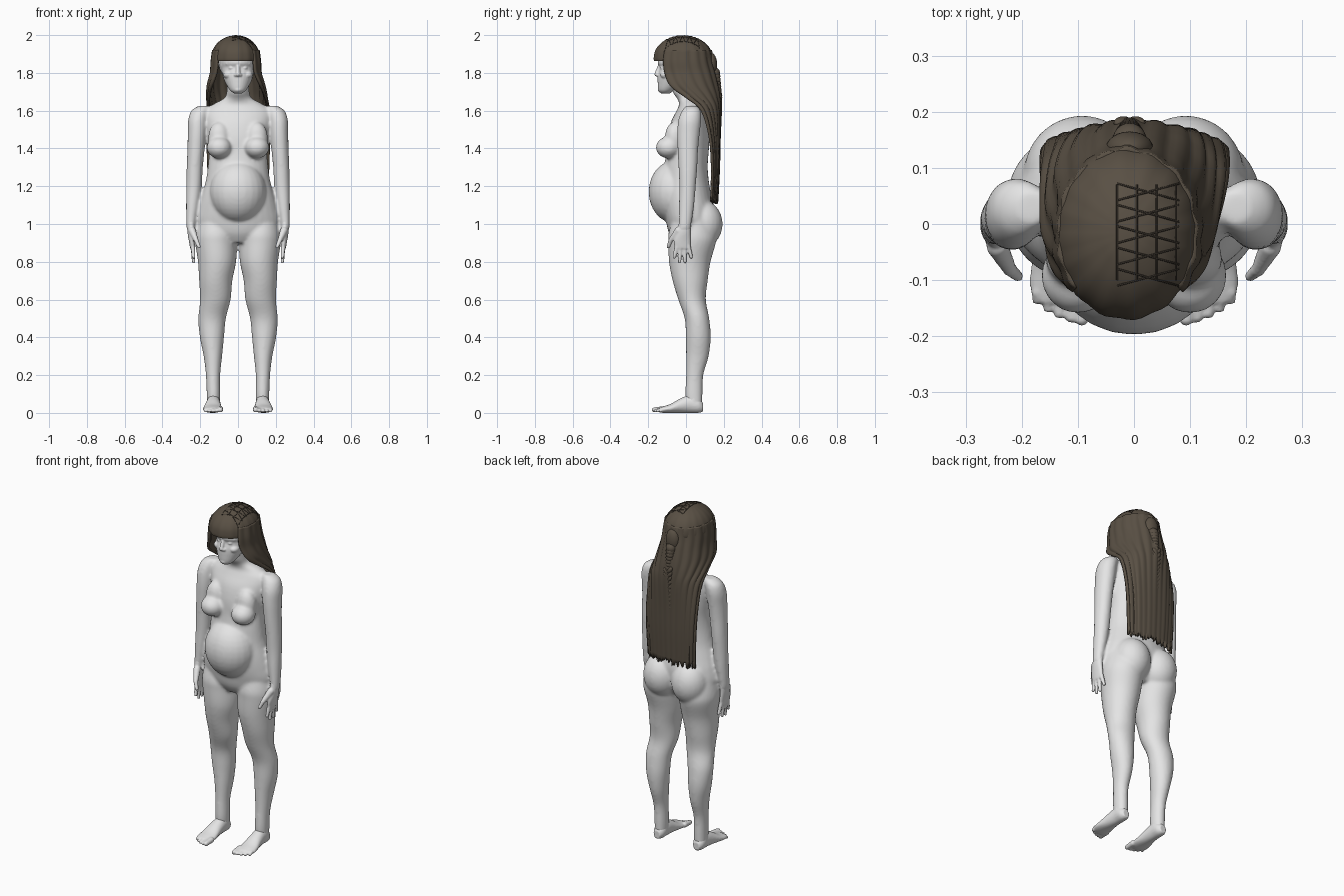
import bpy, bmesh, math, random
from mathutils import Vector, Matrix

random.seed(4)
cube = bpy.data.objects.get("Cube")
if cube:
    bpy.data.objects.remove(cube)


def material(name, rgb):
    m = bpy.data.materials.new(name)
    m.use_nodes = True
    m.diffuse_color = (*rgb, 1)
    m.node_tree.nodes["Principled BSDF"].inputs["Base Color"].default_value = (*rgb, 1)
    return m


SKIN = material("pale grey skin", (0.78, 0.78, 0.78))
HAIR = material("dark brown hair", (0.1, 0.08, 0.058))
NET = material("deep brown strands", (0.045, 0.036, 0.027))


def smooth_rings(rings, steps=5):
    """Catmull-Rom interpolation between cross-sections."""
    rings = [Vector(r) for r in rings]
    out = []
    for i in range(len(rings) - 1):
        p0, p1, p2 = rings[max(i - 1, 0)], rings[i], rings[i + 1]
        p3 = rings[min(i + 2, len(rings) - 1)]
        for k in range(steps):
            t = k / steps
            out.append(0.5 * (2 * p1 + (p2 - p0) * t + (2 * p0 - 5 * p1 + 4 * p2 - p3) * t * t
                              + (3 * p1 - p0 - 3 * p2 + p3) * t ** 3))
    return out + [rings[-1]]


def loft(bm, rings, axis="Z", n=32):
    """Elliptical sections: position, centre a, centre b, radius a, radius b."""
    rows = []
    for t, a, b, ra, rb in smooth_rings(rings):
        row = []
        for i in range(n):
            w = math.tau * i / n
            u, v = a + ra * math.cos(w), b + rb * math.sin(w)
            row.append(bm.verts.new((u, v, t) if axis == "Z" else (u, t, v)))
        rows.append(row)
    faces = [bm.faces.new(rows[0]), bm.faces.new(rows[-1])]
    for p, q in zip(rows, rows[1:]):
        for i in range(n):
            j = (i + 1) % n
            faces.append(bm.faces.new((p[i], p[j], q[j], q[i])))
    bmesh.ops.recalc_face_normals(bm, faces=faces)


def ball(bm, centre, radii, rot=Matrix()):
    m = Matrix.Translation(centre) @ rot @ Matrix.Diagonal((*radii, 1))
    bmesh.ops.create_uvsphere(bm, u_segments=24, v_segments=16, radius=1, matrix=m)


def capsule(bm, p, q, r0, r1, n=7):
    """Tapered limb made of overlapping balls."""
    for i in range(n):
        t = i / (n - 1)
        ball(bm, Vector(p).lerp(Vector(q), t), [r0 + (r1 - r0) * t] * 3)


def finish(bm, name, mat, voxel=0, relax=0):
    me = bpy.data.meshes.new(name)
    bm.to_mesh(me)
    bm.free()
    me.materials.append(mat)
    me.shade_smooth()
    ob = bpy.data.objects.new(name, me)
    bpy.context.collection.objects.link(ob)
    if voxel:
        rm = ob.modifiers.new("blend", "REMESH")
        rm.mode, rm.voxel_size, rm.use_smooth_shade = "VOXEL", voxel, True
        sm = ob.modifiers.new("relax", "SMOOTH")
        sm.factor, sm.iterations = 0.5, relax
    return ob


# Torso, arms and legs blended into one body
bm = bmesh.new()
loft(bm, [(.9, 0, .02, .1, .08), (.95, 0, .02, .19, .11), (1.01, 0, .02, .222, .125),
          (1.08, 0, .015, .212, .135), (1.15, 0, .005, .193, .13), (1.22, 0, 0, .172, .122),
          (1.3, 0, 0, .16, .115), (1.38, 0, .008, .155, .112), (1.46, 0, .013, .165, .112),
          (1.54, 0, .02, .178, .1), (1.6, 0, .028, .175, .078), (1.635, 0, .028, .13, .064),
          (1.665, 0, .015, .075, .062), (1.7, 0, -.005, .06, .066), (1.78, 0, -.02, .058, .066)])
ball(bm, (0, -.062, 1.17), (.15, .136, .165))
for s in (-1, 1):
    ball(bm, (s * .092, .088, 1.0), (.105, .106, .125))
    ball(bm, (s * .1, -.092, 1.405), (.066, .068, .058))
    ball(bm, (s * .1, -.062, 1.455), (.058, .05, .085))
    loft(bm, [(1.03, s * .12, .03, .09, .1), (.95, s * .117, .032, .109, .125), (.9, s * .116, .032, .111, .126),
              (.8, s * .111, .02, .101, .11), (.7, s * .118, .022, .088, .093), (.6, s * .12, .032, .081, .073),
              (.5, s * .137, .058, .073, .065), (.4, s * .138, .065, .064, .066), (.3, s * .133, .06, .049, .06),
              (.2, s * .132, .046, .038, .046), (.1, s * .13, .042, .036, .046), (.04, s * .13, .045, .034, .042)])
    loft(bm, [(1.625, s * .18, .03, .03, .03), (1.6, s * .2, .028, .047, .05), (1.55, s * .213, .02, .051, .061),
              (1.48, s * .217, .013, .049, .06), (1.4, s * .222, .01, .046, .055), (1.3, s * .229, .01, .043, .05),
              (1.2, s * .233, .008, .041, .044), (1.1, s * .241, .003, .034, .041), (1.0, s * .25, -.005, .024, .034),
              (.96, s * .249, -.012, .02, .034)])
finish(bm, "body", SKIN, .008, 10)

# Hands and feet
for s, side in ((-1, "right"), (1, "left")):
    bm = bmesh.new()
    loft(bm, [(1.02, s * .248, -.003, .022, .032), (.96, s * .248, -.012, .02, .036),
              (.91, s * .243, -.02, .017, .045), (.87, s * .24, -.018, .013, .042)])
    for y0, y1, tip in ((-.048, -.062, .825), (-.029, -.034, .8), (-.008, -.005, .802), (.012, .028, .825)):
        capsule(bm, (s * .24, y0, .885), (s * .235, y1, tip), .0125, .0095, 9)
    capsule(bm, (s * .243, -.04, .965), (s * .222, -.08, .915), .02, .013)
    capsule(bm, (s * .222, -.08, .915), (s * .207, -.093, .88), .013, .01)
    finish(bm, side + "_hand", SKIN, .005, 3)

    bm = bmesh.new()
    loft(bm, [(.09, s * .13, .03, .02, .024), (.065, s * .13, .04, .034, .04), (.02, s * .13, .047, .037, .047),
              (-.03, s * .132, .038, .042, .038), (-.08, s * .134, .024, .05, .024),
              (-.115, s * .134, .018, .051, .018), (-.14, s * .132, .015, .044, .013)], "Y")
    capsule(bm, (s * .13, .042, .05), (s * .13, .042, .13), .036, .033)
    for i in range(5):
        x, r = .093 + i * .02, .016 if i == 0 else .0125 - i * .0006
        reach = -.168 + .002 * i * i
        capsule(bm, (s * x, -.12, .02), (s * x, reach, r), r, r * .85)
    finish(bm, side + "_foot", SKIN, .005, 3)

# Head with sculpted features
bm = bmesh.new()
ball(bm, (-.005, -.01, 1.86), (.1, .125, .11))
loft(bm, [(1.69, 0, -.108, .018, .022), (1.708, 0, -.104, .042, .042), (1.75, 0, -.076, .068, .074),
          (1.79, 0, -.062, .082, .087), (1.828, 0, -.054, .086, .086), (1.86, 0, -.052, .088, .098),
          (1.93, 0, -.03, .078, .1)])
capsule(bm, (0, -.138, 1.842), (0, -.155, 1.793), .01, .0125)
capsule(bm, (-.018, -.134, 1.762), (.018, -.134, 1.762), .013, .013)
capsule(bm, (-.014, -.136, 1.749), (.014, -.136, 1.749), .012, .012)
ball(bm, (0, -.126, 1.712), (.025, .024, .018))
for s in (-1, 1):
    ball(bm, (s * .012, -.148, 1.789), (.01, .011, .009))
    capsule(bm, (s * .014, -.139, 1.851), (s * .058, -.117, 1.849), .0095, .008)
    ball(bm, (s * .034, -.122, 1.826), (.017, .016, .009))
    ball(bm, (s * .05, -.105, 1.79), (.028, .032, .022))
finish(bm, "head", SKIN, .004, 4)

# Rounded hair cap with a straight fringe
CAP, CAP_R = Vector((-.0125, -.015, 1.88)), Vector((.128, .155, .118))
bm = bmesh.new()
loft(bm, [(CAP.z + CAP_R.z * math.sin(a), CAP.x, CAP.y, CAP_R.x * math.cos(a), CAP_R.y * math.cos(a))
          for a in (-.14, 0, .3, .6, .9, 1.2, 1.4, 1.54)], n=64)
for v in bm.verts:
    w = math.atan2(v.co.y - CAP.y, v.co.x - CAP.x)
    v.co.xy = CAP.xy + (v.co.xy - CAP.xy) * (1 + .012 * math.sin(w * 16))
cap = finish(bm, "hair_cap", HAIR)
cap.data.set_sharp_from_angle(angle=math.radians(50))

# Long hair falling down the back, open around the face
bm = bmesh.new()
rows, n = [], 72
sheet = smooth_rings([(1.92, -.012, -.015, .118, .142, 2.3), (1.86, -.012, -.015, .126, .152, 2.3),
                      (1.8, -.012, -.008, .13, .162, 2.25), (1.73, -.01, .0, .145, .17, 2.05),
                      (1.67, -.005, .04, .152, .138, 1.85), (1.6, 0, .08, .16, .1, 1.55),
                      (1.45, 0, .115, .163, .06, 1.4), (1.3, 0, .125, .16, .047, 1.35),
                      (1.13, 0, .122, .152, .042, 1.35)])
for k, (z, cx, cy, rx, ry, half) in enumerate(sheet):
    row, last = [], k == len(sheet) - 1
    for i in range(n):
        t = half * (2 * i / (n - 1) - 1)
        f = 1 + .022 * math.sin(i * 1.1) + .012 * math.sin(i * .43 + z * 3)
        drop = random.uniform(-.025, .02) if last else 0
        row.append(bm.verts.new((cx + rx * f * math.sin(t), cy + ry * f * math.cos(t), z + drop)))
    rows.append(row)
for p, q in zip(rows, rows[1:]):
    for i in range(n - 1):
        bm.faces.new((p[i], q[i], q[i + 1], p[i + 1]))
fall = finish(bm, "long_hair", HAIR)
sol = fall.modifiers.new("thickness", "SOLIDIFY")
sol.thickness, sol.offset = .014, 0

# Gathered tail and braid down the middle of the back
bm = bmesh.new()
ball(bm, (-.008, .135, 1.84), (.042, .03, .065))
capsule(bm, (-.008, .15, 1.8), (-.008, .172, 1.69), .03, .018)
for i in range(10):
    z = 1.68 - i * .025
    for s in (-1, 1):
        ball(bm, (-.008 + s * .011, .18 - i * .0012, z - (s > 0) * .012), (.013, .012, .024),
             Matrix.Rotation(s * .6, 4, "Y"))
ball(bm, (-.008, .168, 1.41), (.01, .009, .035))
finish(bm, "braid", HAIR)


# Crossed strands over the crown
def strand(p, q):
    spline = net.splines.new("POLY")
    spline.points.add(11)
    for k, pt in enumerate(spline.points):
        x, y = p[0] + (q[0] - p[0]) * k / 11, p[1] + (q[1] - p[1]) * k / 11
        e = 1 - ((x - CAP.x) / CAP_R.x) ** 2 - ((y - CAP.y) / CAP_R.y) ** 2
        pt.co = (x, y, CAP.z + CAP_R.z * math.sqrt(max(e, 0)), 1)


net = bpy.data.curves.new("crown_strands", "CURVE")
net.dimensions, net.bevel_depth, net.bevel_resolution = "3D", .0018, 1
net.materials.append(NET)
for i in range(5):
    y = -.11 + i * .038
    strand((-.03, y), (.08, y + .03))
    strand((-.03, y + .03), (.08, y))
for x in (-.03, .005, .04, .075):
    strand((x, -.1), (x, .07))
bpy.context.collection.objects.link(bpy.data.objects.new("crown_strands", net))
